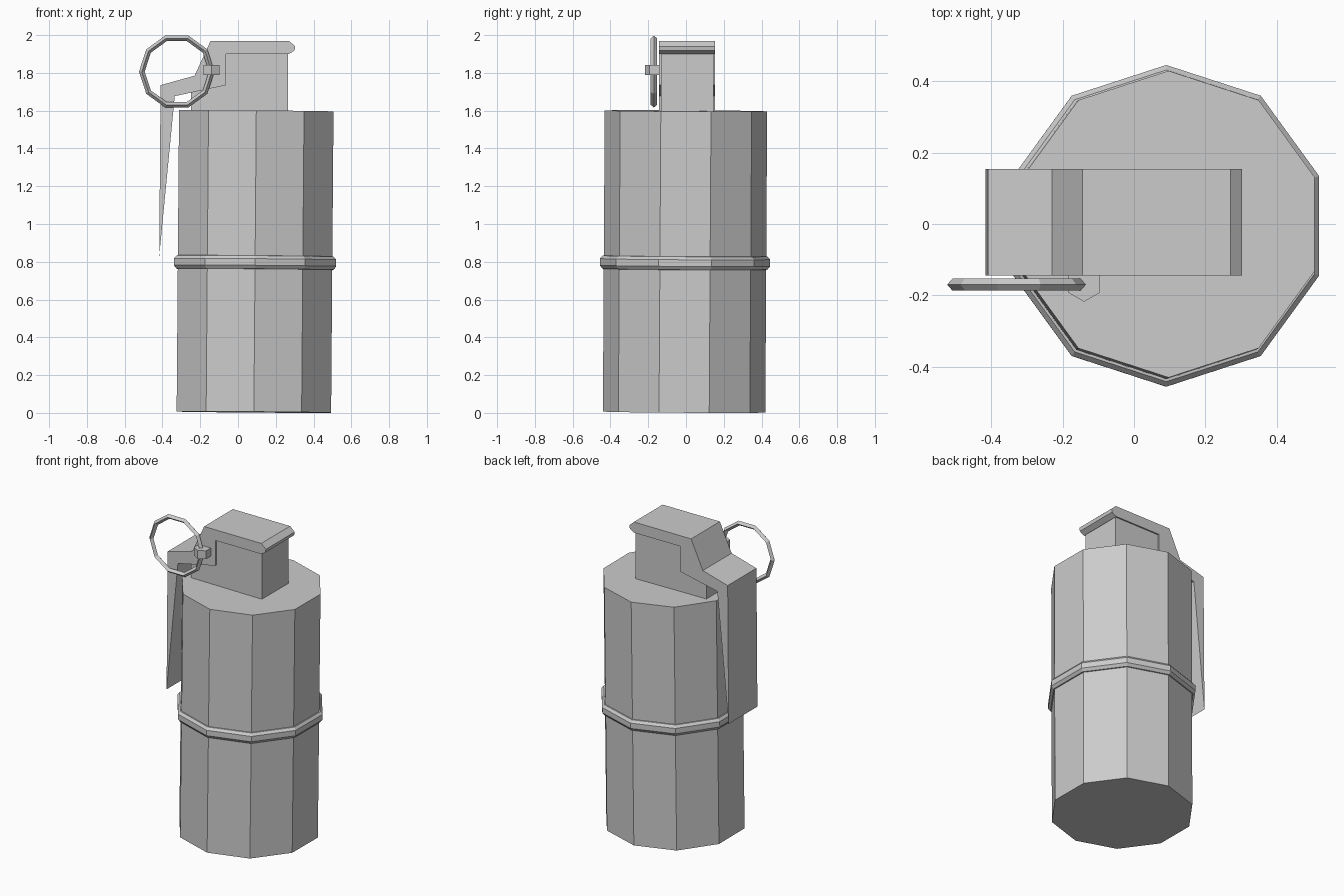
import bpy, bmesh, math
from mathutils import Vector

cube = bpy.data.objects.get("Cube")
if cube:
    bpy.data.objects.remove(cube, do_unlink=True)

# Bare grey metal
metal = bpy.data.materials.new("grey_metal")
metal.use_nodes = True
metal.diffuse_color = (0.6, 0.6, 0.6, 1)
metal.node_tree.nodes["Principled BSDF"].inputs["Base Color"].default_value = (0.6, 0.6, 0.6, 1)


def finish(name, bm, location=(0, 0, 0), rotation=(0, 0, 0)):
    bmesh.ops.recalc_face_normals(bm, faces=bm.faces)
    mesh = bpy.data.meshes.new(name)
    bm.to_mesh(mesh)
    bm.free()
    mesh.materials.append(metal)
    obj = bpy.data.objects.new(name, mesh)
    obj.location, obj.rotation_euler = location, rotation
    bpy.context.collection.objects.link(obj)
    return obj


def lathe(name, profile, sides, phase=0.0, closed=False, **place):
    """Turn a (radius, height) profile about z; an open profile gets end caps."""
    bm = bmesh.new()
    loops = []
    for r, z in profile:
        angles = [phase + math.tau * i / sides for i in range(sides)]
        loops.append([bm.verts.new((r * math.cos(a), r * math.sin(a), z)) for a in angles])
    pairs = list(zip(loops, loops[1:]))
    if closed:
        pairs.append((loops[-1], loops[0]))
    else:
        bm.faces.new(loops[0])
        bm.faces.new(loops[-1])
    for low, high in pairs:
        for i in range(sides):
            j = (i + 1) % sides
            bm.faces.new((low[i], low[j], high[j], high[i]))
    return finish(name, bm, **place)


def extrude(name, outline, y0, y1):
    """Push an (x, z) outline through from y0 to y1."""
    bm = bmesh.new()
    face = bm.faces.new([bm.verts.new((x, y0, z)) for x, z in outline])
    result = bmesh.ops.extrude_face_region(bm, geom=[face])
    moved = [v for v in result["geom"] if isinstance(v, bmesh.types.BMVert)]
    bmesh.ops.translate(bm, verts=moved, vec=Vector((0, y1 - y0, 0)))
    return finish(name, bm)


# Canister and its middle band share a very slight lean
base = dict(location=(0.084, -0.01, 0.004), rotation=(-0.006, 0.008, 0))
lathe("canister", [(0.43, 0), (0.43, 1.595)], 10, math.pi / 2, **base)
band = [(0.42, 0.755), (0.437, 0.757), (0.451, 0.775), (0.451, 0.81), (0.437, 0.826), (0.42, 0.828)]
lathe("middle_band", band, 10, math.pi / 2, closed=True, **base)

# Fuse housing: tall block with a low step on the lever side
extrude("fuse_block", [(-0.25, 1.59), (0.265, 1.59), (0.265, 1.92), (-0.09, 1.92),
                       (-0.09, 1.74), (-0.25, 1.71)], -0.132, 0.145)

# Safety lever: cap, sloping shoulder, short arm and tapering handle
extrude("safety_lever", [(-0.145, 1.97), (0.27, 1.97), (0.303, 1.94), (0.299, 1.918),
                         (0.27, 1.90), (-0.063, 1.90), (-0.063, 1.735), (-0.335, 1.677),
                         (-0.417, 0.83), (-0.41, 1.735), (-0.23, 1.785)], -0.144, 0.154)

# Pin head and pull ring
lathe("pin_head", [(0.05, -0.027), (0.05, 0.027)], 6, math.pi / 2,
      location=(-0.14, -0.168, 1.815))
wire = [(0.185 + 0.015 * math.cos(k * math.pi / 2), 0.017 * math.sin(k * math.pi / 2))
        for k in range(4)]
lathe("pull_ring", wire, 10, closed=True, location=(-0.324, -0.17, 1.807),
      rotation=(math.pi / 2, 0, 0))
